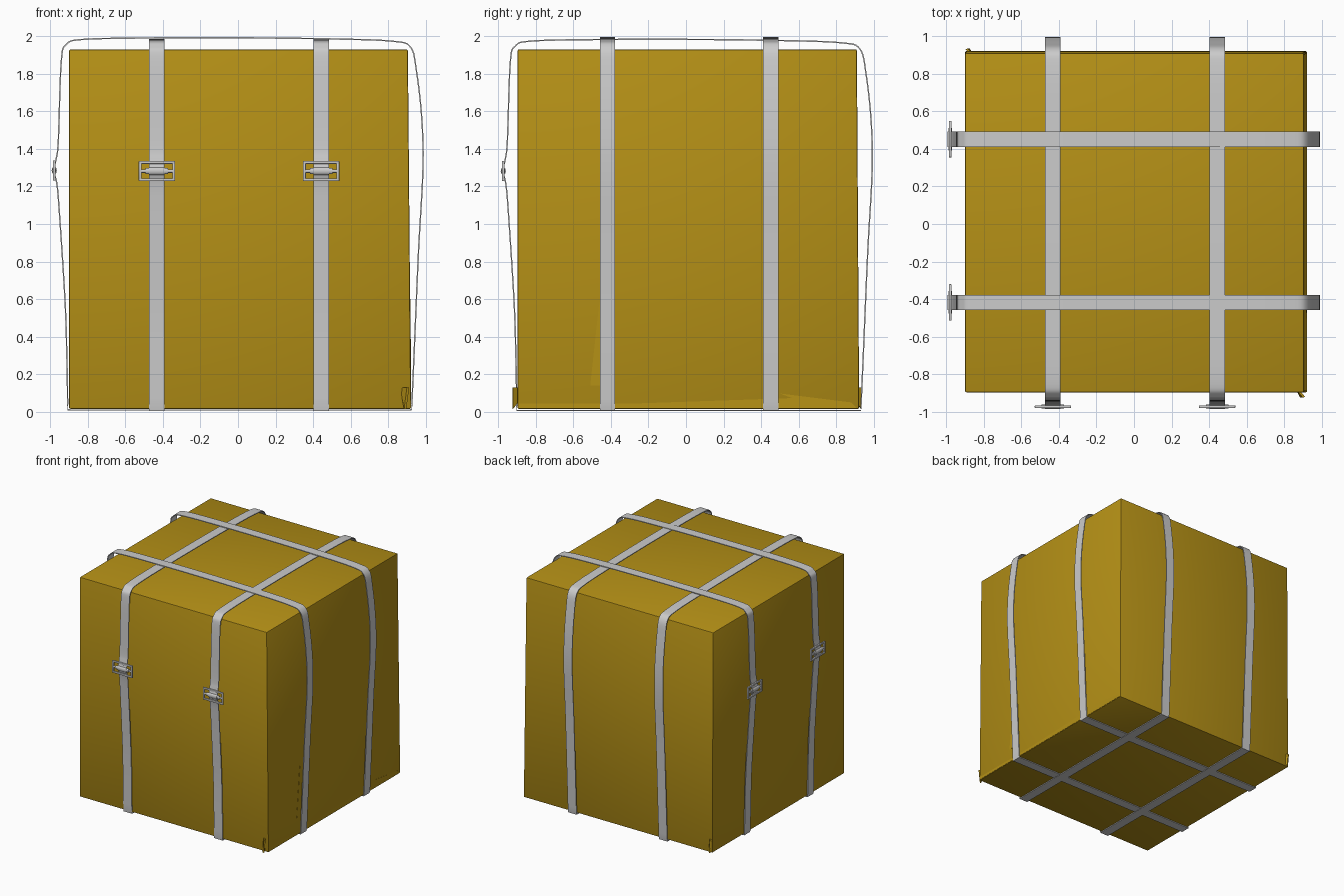
import bpy, bmesh, math
from mathutils import Vector, Matrix

if "Cube" in bpy.data.objects:
    bpy.data.objects.remove(bpy.data.objects["Cube"])

gold = bpy.data.materials.new("wrapping_gold")
gold.diffuse_color = (0.46, 0.28, 0.008, 1)
gold.use_nodes = True
gold.node_tree.nodes["Principled BSDF"].inputs["Base Color"].default_value = gold.diffuse_color


def finish(name, bm, mat=None, matrix=None, smooth=True):
    bmesh.ops.recalc_face_normals(bm, faces=bm.faces)
    me = bpy.data.meshes.new(name)
    bm.to_mesh(me)
    bm.free()
    if matrix:
        me.transform(matrix)
    ob = bpy.data.objects.new(name, me)
    bpy.context.collection.objects.link(ob)
    if mat:
        me.materials.append(mat)
    if smooth:
        bpy.ops.object.select_all(action='DESELECT')
        ob.select_set(True)
        bpy.context.view_layer.objects.active = ob
        bpy.ops.object.shade_smooth_by_angle(angle=math.radians(35))
    return ob


def prism(name, pts, offset):
    """Extrude a flat outline along an offset vector."""
    bm = bmesh.new()
    face = bm.faces.new([bm.verts.new(p) for p in pts])
    ext = bmesh.ops.extrude_face_region(bm, geom=[face])
    bmesh.ops.translate(bm, vec=offset, verts=[v for v in ext["geom"] if isinstance(v, bmesh.types.BMVert)])
    return finish(name, bm, gold, smooth=False)


def smooth_path(pts, n=6):
    """Open Catmull-Rom curve through the points."""
    p = [Vector(q) for q in pts]
    p = [p[0]] + p + [p[-1]]
    out = []
    for a, b, c, d in zip(p, p[1:], p[2:], p[3:]):
        for i in range(n):
            t = i / n
            out.append(0.5 * (2*b + (c-a)*t + (2*a-5*b+4*c-d)*t*t + (3*b-a-3*c+d)*t**3))
    return out + [p[-1]]


# Wrapped box, flaring slightly towards the floor on the right and back
bm = bmesh.new()
bmesh.ops.create_cube(bm, size=1)
for v in bm.verts:
    low = v.co.z < 0
    x = (0.922 if low else 0.905) if v.co.x > 0 else -0.90
    y = (0.922 if low else 0.91) if v.co.y > 0 else -0.897
    v.co = (x, y, 0.015 if low else 1.93)
bmesh.ops.bevel(bm, geom=bm.edges[:], offset=0.008, segments=2, profile=0.5, affect='EDGES')
finish("wrapped_box", bm, gold)

# Paper folds on the right side
prism("bottom_fold", [(0.918, -0.895, 0.02), (0.918, 0.91, 0.02), (0.918, 0.88, 0.05),
                      (0.914, 0.0, 0.16), (0.914, -0.5, 0.14), (0.916, -0.895, 0.06)], (0.005, 0, 0))
prism("side_crease", [(0.914, -0.51, 0.14), (0.914, -0.45, 0.14), (0.911, -0.46, 0.60)], (0.008, 0, 0))

# Loose paper tabs at two bottom corners
prism("corner_tab_front", [(0.865, -0.885, 0.13), (0.90, -0.925, 0.13), (0.885, -0.925, 0.015),
                           (0.875, -0.89, 0.06)], (0.012, 0.004, 0))
prism("corner_tab_back", [(-0.855, 0.90, 0.13), (-0.885, 0.935, 0.13), (-0.875, 0.935, 0.015),
                          (-0.865, 0.90, 0.06)], (-0.012, -0.004, 0))

# Strap outline: up the buckle side, over the top, bowed down the far side
SIDE_PATH = [(-0.907, 0.01), (-0.912, 0.3), (-0.922, 0.6), (-0.953, 1.08), (-0.966, 1.22),
             (-0.982, 1.285), (-0.968, 1.35), (-0.957, 1.45), (-0.942, 1.86), (-0.915, 1.95),
             (-0.83, 1.977), (-0.5, 1.985), (0, 1.986), (0.5, 1.98), (0.82, 1.968), (0.92, 1.935),
             (0.953, 1.80), (0.98, 1.55), (0.985, 1.28), (0.962, 0.86), (0.937, 0.28), (0.925, 0.01)]


def strap(name, v, matrix, lift):
    path = smooth_path(SIDE_PATH)
    n = len(path)
    bm = bmesh.new()
    rings = []
    for i, p in enumerate(path):
        t = (path[(i + 1) % n] - path[i - 1]).normalized()
        nrm = Vector((-t.y, t.x)) * 0.0035
        z = lift if p.y > 1.9 else 0
        rings.append([bm.verts.new((q.x, v + s * 0.041, q.y + z))
                      for q, s in ((p + nrm, -1), (p + nrm, 1), (p - nrm, 1), (p - nrm, -1))])
    for i in range(n):
        a, b = rings[i], rings[(i + 1) % n]
        for k in range(4):
            bm.faces.new((a[k], a[(k + 1) % 4], b[(k + 1) % 4], b[k]))
    finish(name, bm, matrix=matrix)


def buckle(name, v, matrix):
    """Rectangular frame, centre roller and the strap wound over it."""
    place = matrix @ Matrix.Translation((-0.979, v, 1.285))
    bm = bmesh.new()
    d = 0.014
    for size, loc in (((d, 0.194, 0.015), (0, 0, 0.046)), ((d, 0.194, 0.015), (0, 0, -0.046)),
                      ((d, 0.015, 0.10), (0, 0.0895, 0)), ((d, 0.015, 0.10), (0, -0.0895, 0))):
        m = Matrix.Translation(loc) @ Matrix.Diagonal((*size, 1))
        bmesh.ops.create_cube(bm, size=1, matrix=m)
    bmesh.ops.bevel(bm, geom=bm.edges[:], offset=0.003, segments=2, profile=0.5, affect='EDGES')
    for r, length in ((0.009, 0.18), (0.016, 0.12), (0.021, 0.082)):
        m = Matrix.Diagonal((0.65, 1, 1, 1)) @ Matrix.Rotation(math.pi / 2, 4, 'X')
        bmesh.ops.create_cone(bm, cap_ends=True, segments=16, radius1=r, radius2=r, depth=length, matrix=m)
    finish(name, bm, matrix=place)


# Two straps each way; the second pair is turned a quarter turn
turn = Matrix.Translation((0, 0.006, -0.003)) @ Matrix.Rotation(math.pi / 2, 4, 'Z')
for label, m, offsets, lift in (("cross", Matrix(), (-0.418, 0.452), 0.006),
                                ("long", turn, (-0.443, 0.432), 0.0)):
    for i, v in enumerate(offsets):
        strap(f"{label}_strap_{i + 1}", v, m, lift)
        buckle(f"{label}_buckle_{i + 1}", v, m)
